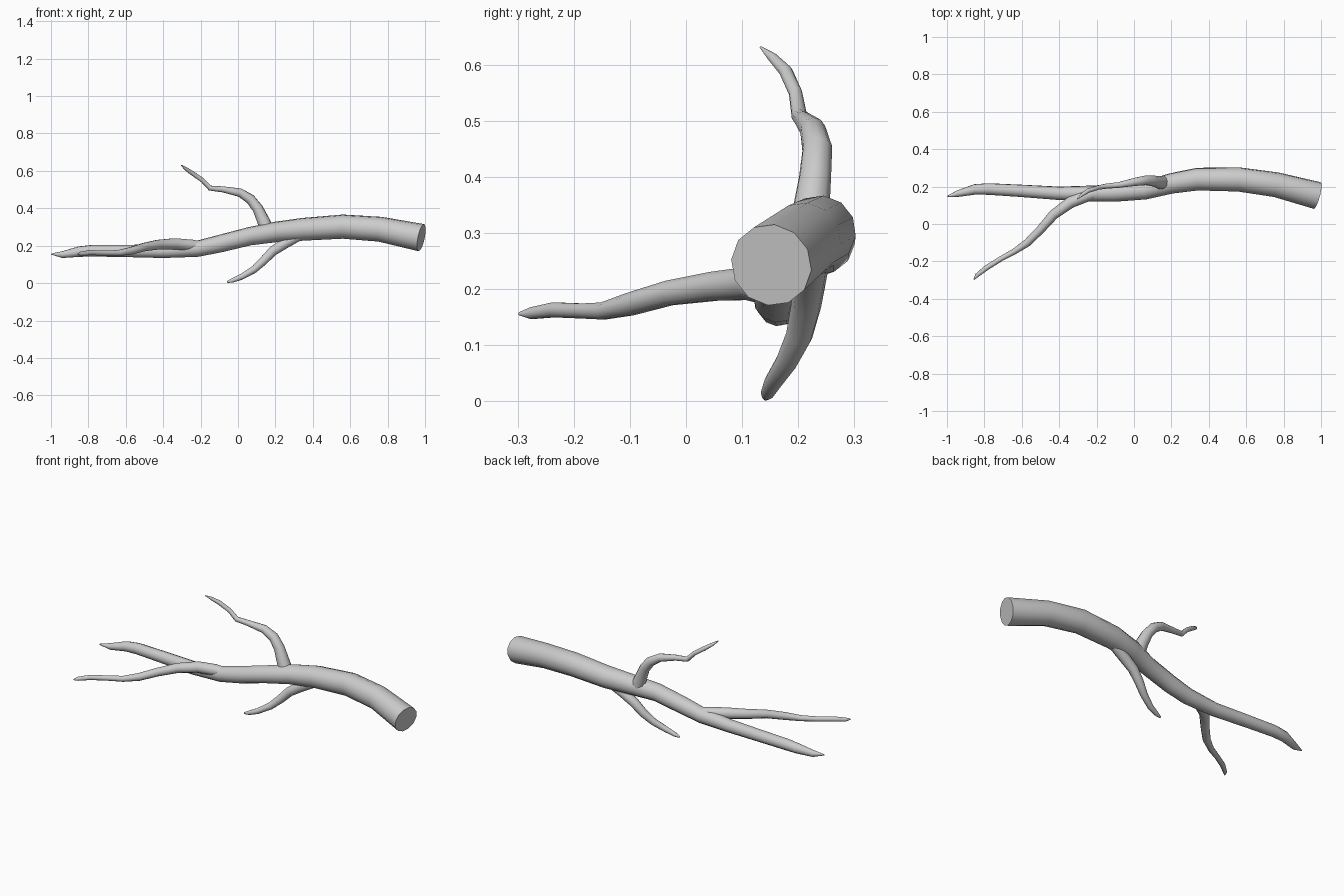
import bpy, bmesh, math
from mathutils import Vector


def limb(name, path, sides=10):
    """Sweep a tapering ring along (x, y, z, radius) stations and cap both ends."""
    bm = bmesh.new()
    pts = [Vector(p[:3]) for p in path]
    rings = []
    side = None
    for i, p in enumerate(pts):
        a, b = pts[max(i - 1, 0)], pts[min(i + 1, len(pts) - 1)]
        t = (b - a).normalized()
        if side is None:
            side = t.cross(Vector((0.0, 0.6, 0.8))).normalized()
        side = (side - t * side.dot(t)).normalized()
        up = t.cross(side)
        ring = []
        for k in range(sides):
            ang = math.tau * k / sides
            ring.append(bm.verts.new(p + (side * math.cos(ang) + up * math.sin(ang)) * path[i][3]))
        rings.append(ring)
    for r0, r1 in zip(rings, rings[1:]):
        for k in range(sides):
            n = (k + 1) % sides
            bm.faces.new((r0[k], r0[n], r1[n], r1[k]))
    bm.faces.new(rings[0])
    bm.faces.new(rings[-1])
    bmesh.ops.recalc_face_normals(bm, faces=bm.faces)
    mesh = bpy.data.meshes.new(name)
    bm.to_mesh(mesh)
    bm.free()
    obj = bpy.data.objects.new(name, mesh)
    bpy.context.collection.objects.link(obj)
    bpy.ops.object.select_all(action='DESELECT')
    obj.select_set(True)
    bpy.context.view_layer.objects.active = obj
    bpy.ops.object.shade_smooth_by_angle(angle=math.radians(60))
    return obj


# Main limb, from the sawn end to the tip
limb("main_limb", [
    (0.98, 0.152, 0.243, 0.074), (0.76, 0.21, 0.288, 0.067),
    (0.56, 0.238, 0.302, 0.065), (0.34, 0.24, 0.287, 0.061),
    (0.2, 0.217, 0.273, 0.055), (0.06, 0.18, 0.25, 0.049),
    (-0.1, 0.166, 0.21, 0.047), (-0.22, 0.163, 0.183, 0.043),
    (-0.4, 0.164, 0.17, 0.036), (-0.6, 0.177, 0.172, 0.033),
    (-0.78, 0.187, 0.173, 0.031), (-0.85, 0.185, 0.168, 0.028),
    (-0.94, 0.163, 0.152, 0.018), (-0.998, 0.148, 0.155, 0.003)], 12)

# Side branch sweeping to the front
limb("front_branch", [
    (-0.17, 0.17, 0.195, 0.025), (-0.25, 0.152, 0.202, 0.032),
    (-0.34, 0.115, 0.21, 0.031), (-0.43, 0.05, 0.205, 0.027),
    (-0.5, -0.03, 0.193, 0.023), (-0.57, -0.1, 0.173, 0.021),
    (-0.64, -0.147, 0.161, 0.016), (-0.71, -0.185, 0.161, 0.014),
    (-0.79, -0.235, 0.163, 0.014), (-0.84, -0.275, 0.157, 0.011),
    (-0.856, -0.297, 0.156, 0.003)])

# Upright branch with a kinked twig
limb("upper_branch", [
    (0.155, 0.22, 0.285, 0.038), (0.135, 0.222, 0.335, 0.034),
    (0.105, 0.23, 0.4, 0.029), (0.065, 0.234, 0.45, 0.027),
    (0.01, 0.226, 0.484, 0.023), (-0.08, 0.209, 0.501, 0.016),
    (-0.15, 0.202, 0.508, 0.014), (-0.19, 0.195, 0.55, 0.012),
    (-0.245, 0.178, 0.588, 0.012), (-0.28, 0.155, 0.612, 0.009),
    (-0.304, 0.133, 0.631, 0.002)])

# Branch hanging below
limb("lower_branch", [
    (0.32, 0.228, 0.25, 0.028), (0.25, 0.22, 0.212, 0.029),
    (0.185, 0.214, 0.17, 0.027), (0.135, 0.202, 0.118, 0.024),
    (0.085, 0.18, 0.072, 0.02), (0.02, 0.155, 0.034, 0.016),
    (-0.03, 0.145, 0.014, 0.012), (-0.058, 0.142, 0.006, 0.005)])
